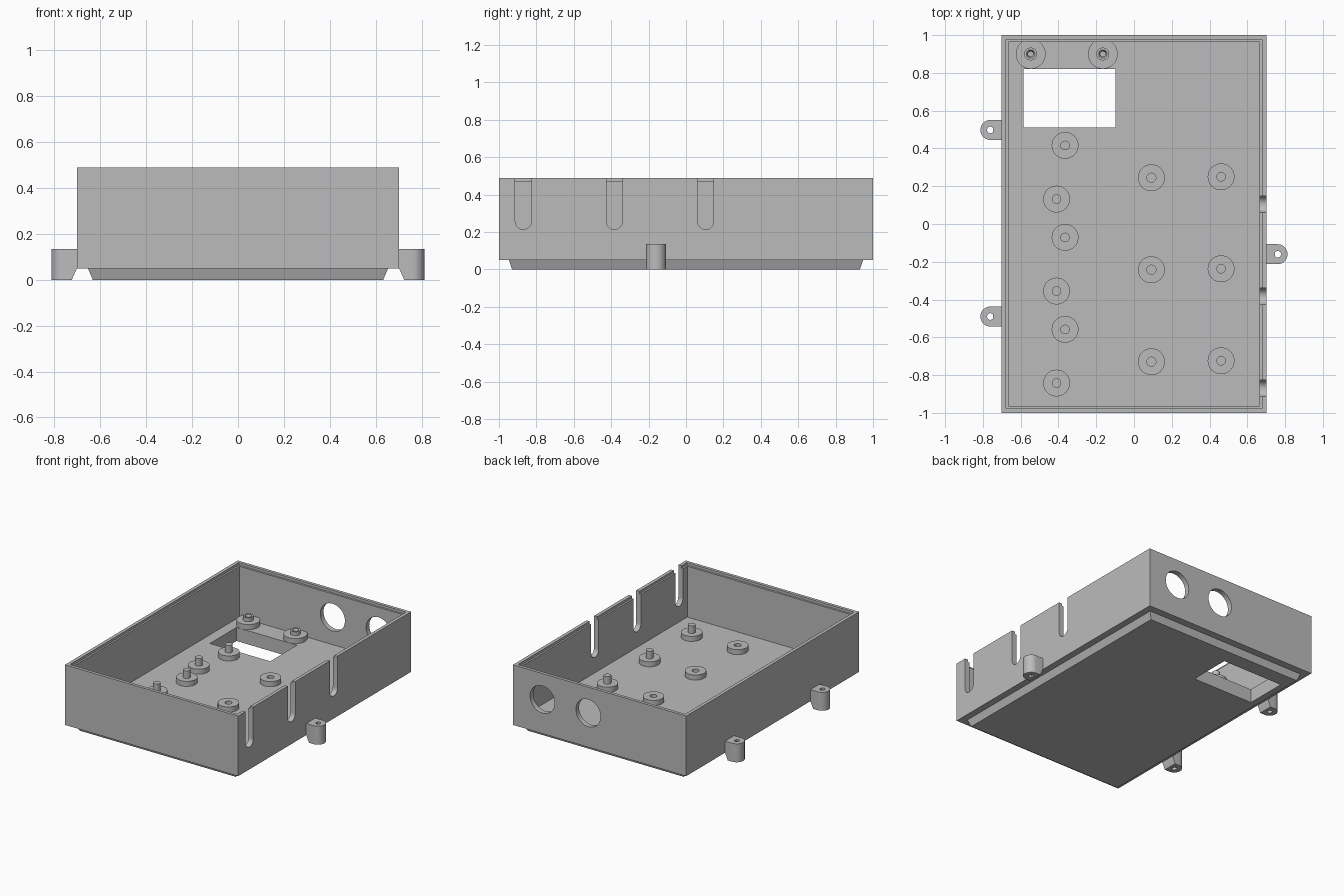
import bpy, bmesh, math
from mathutils import Matrix

if "Cube" in bpy.data.objects:
    bpy.data.objects.remove(bpy.data.objects["Cube"])

grey = bpy.data.materials.new("light_grey_plastic")
grey.diffuse_color = (0.5, 0.5, 0.5, 1)
grey.use_nodes = True
grey.node_tree.nodes["Principled BSDF"].inputs["Base Color"].default_value = grey.diffuse_color


def finish(bm, name, smooth=True):
    bmesh.ops.recalc_face_normals(bm, faces=bm.faces)
    mesh = bpy.data.meshes.new(name)
    bm.to_mesh(mesh)
    bm.free()
    ob = bpy.data.objects.new(name, mesh)
    bpy.context.collection.objects.link(ob)
    mesh.materials.append(grey)
    if smooth:
        shade(ob)
    return ob


def shade(ob):
    bpy.ops.object.select_all(action='DESELECT')
    ob.select_set(True)
    bpy.context.view_layer.objects.active = ob
    bpy.ops.object.shade_smooth_by_angle(angle=math.radians(30))


def loft(name, rings, cyclic=False, smooth=True):
    """Skin a list of equal-length point rings; cap the ends unless cyclic."""
    bm = bmesh.new()
    loops = [[bm.verts.new(p) for p in ring] for ring in rings]
    n = len(loops[0])
    pairs = list(zip(loops, loops[1:]))
    if cyclic:
        pairs.append((loops[-1], loops[0]))
    else:
        bm.faces.new(loops[0])
        bm.faces.new(loops[-1])
    for a, b in pairs:
        for i in range(n):
            j = (i + 1) % n
            bm.faces.new((a[i], a[j], b[j], b[i]))
    return finish(bm, name, smooth)


def rect(x, y, z):
    return [(-x, -y, z), (x, -y, z), (x, y, z), (-x, y, z)]


def lathe(name, profile, x, y, n=32):
    ang = [2 * math.pi * i / n for i in range(n)]
    return loft(name, [[(x + r * math.cos(a), y + r * math.sin(a), z) for a in ang]
                       for r, z in profile])


def cut(target, cutter):
    cutter.hide_render = True
    mod = target.modifiers.new("cut", 'BOOLEAN')
    mod.operation = 'DIFFERENCE'
    mod.solver = 'EXACT'
    mod.object = cutter
    bpy.context.view_layer.objects.active = target
    bpy.ops.object.modifier_apply(modifier=mod.name)
    bpy.data.objects.remove(cutter)


# Open tray: raised base, outer walls, stepped rim, inner floor
FLOOR = 0.10
tray = loft("tray", [rect(*p) for p in (
    (0.633, 0.93, 0), (0.654, 0.947, 0.05), (0.702, 1, 0.05), (0.702, 1, 0.49),
    (0.677, 0.977, 0.49), (0.677, 0.977, 0.472), (0.664, 0.963, 0.472),
    (0.664, 0.963, FLOOR))], smooth=False)

# Rectangular floor window
cut(tray, loft("window_cutter", [
    [(-0.586, 0.512, z), (-0.097, 0.512, z), (-0.097, 0.82, z), (-0.586, 0.82, z)]
    for z in (-0.1, 0.3)], smooth=False))

# Round-bottomed cable slots in the right wall
for y in (-0.87, -0.383, 0.105):
    r = 0.043
    arc = [(y + r * math.cos(a), 0.257 + r * math.sin(a))
           for a in (math.pi + math.pi * i / 16 for i in range(17))]
    outline = arc + [(y + r, 0.6), (y - r, 0.6)]
    cut(tray, loft("slot_cutter", [[(x, p, q) for p, q in outline] for x in (0.6, 0.8)],
                   smooth=False))

# Round holes in the back wall
for x in (0.092, 0.463):
    ang = [2 * math.pi * i / 40 for i in range(40)]
    cut(tray, loft("hole_cutter", [[(x + 0.1 * math.cos(a), y, 0.30 + 0.1 * math.sin(a))
                                    for a in ang] for y in (0.9, 1.1)], smooth=False))
shade(tray)

# Standoffs with solid pegs
STEP = 0.487
TOP = FLOOR + 0.037
for k in range(3):
    for x, y in ((-0.365, 0.416), (-0.41, 0.132), (0.461, 0.25)):
        lathe("peg_standoff", [(0.071, FLOOR - 0.01), (0.071, TOP), (0.025, TOP),
                               (0.025, TOP + 0.055)], x, y - k * STEP)
    # Standoffs with screw holes
    lathe("screw_standoff", [(0.071, FLOOR - 0.01), (0.071, TOP), (0.024, TOP),
                             (0.024, FLOOR + 0.002)], 0.092, 0.245 - k * STEP)

# Wide bosses with hollow stepped pins beside the window
for x in (-0.547, -0.165):
    lathe("hollow_boss", [(0.079, FLOOR - 0.01), (0.079, TOP), (0.034, TOP), (0.034, TOP + 0.028),
                          (0.022, TOP + 0.028), (0.014, TOP + 0.01), (0.014, FLOOR + 0.002)],
          x, 0.90)


# Mounting ears with a chamfered inner foot and a vertical screw hole
def ear(side, y, cx=0.76, r=0.053, hole=0.018):
    arc = [(cx + r * math.cos(a), r * math.sin(a))
           for a in (-math.pi / 2 + math.pi * i / 20 for i in range(21))]

    def outer(inner_x, z):
        pts = [(inner_x, r)] + [(inner_x, -r)] + arc
        return [(side * px, y + py, z) for px, py in pts]

    def inner(z):
        angles = [3 * math.pi / 4, 5 * math.pi / 4] + [
            -math.pi / 2 + math.pi * i / 20 for i in range(21)]
        return [(side * (cx + hole * math.cos(a)), y + hole * math.sin(a), z) for a in angles]

    loft("mounting_ear", [outer(0.724, 0), outer(0.702, 0.05), outer(0.702, 0.135),
                          inner(0.135), inner(0)], cyclic=True)


ear(-1, 0.498)
ear(-1, -0.49)
ear(1, -0.16)
